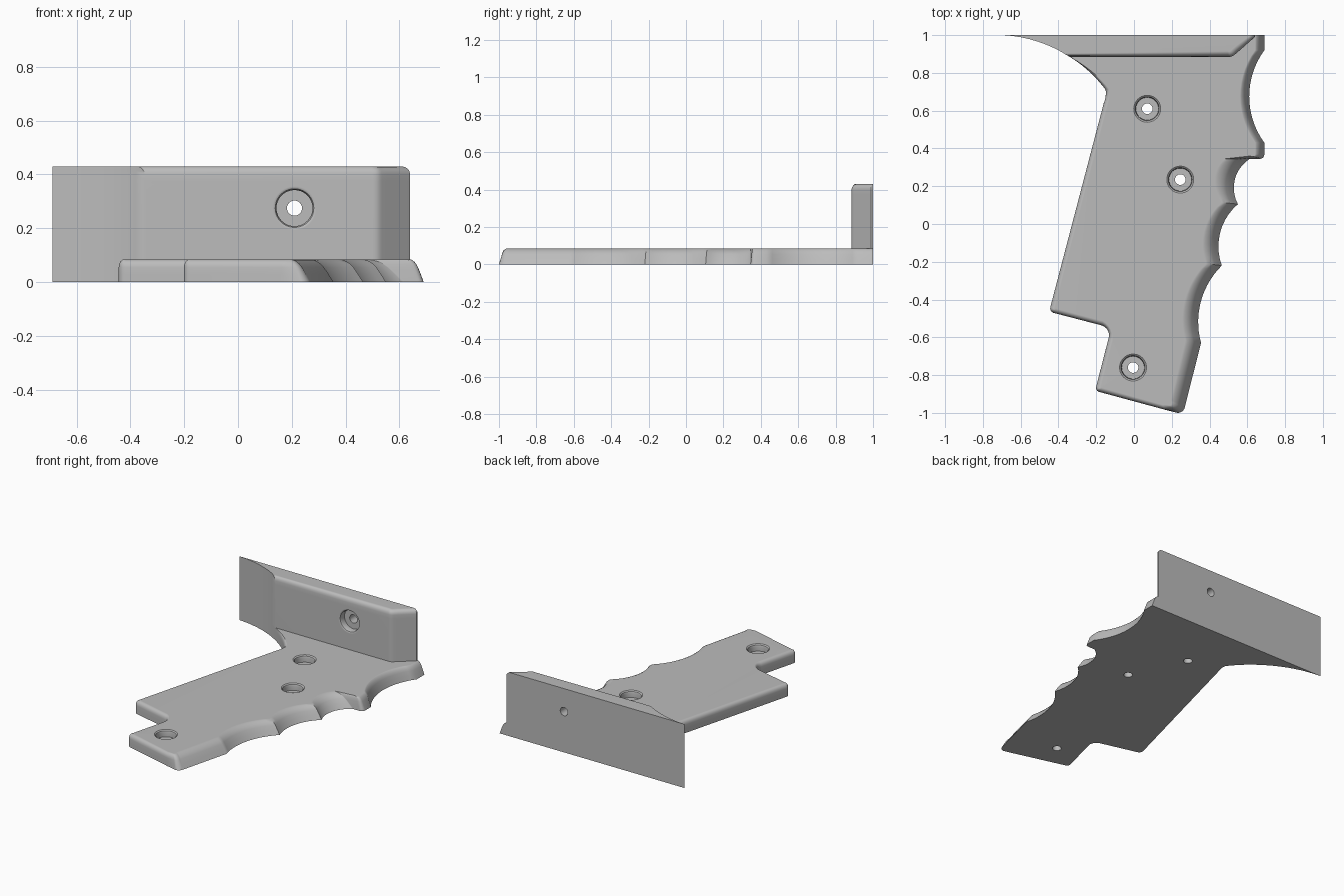
import bpy, bmesh
from math import sin, cos, tau, radians
from mathutils import Vector

if "Cube" in bpy.data.objects:
    bpy.data.objects.remove(bpy.data.objects["Cube"])

grey = bpy.data.materials.new("satin grey")
grey.use_nodes = True
grey.diffuse_color = (0.5, 0.5, 0.5, 1)
grey.node_tree.nodes["Principled BSDF"].inputs["Base Color"].default_value = (0.5, 0.5, 0.5, 1)

PLATE, TOP = 0.085, 0.43
# edge profile: height, inset share of a sloped side, inset share of a small fillet
EDGE = [(0, 0, 0), (0.03, 0.22, 0), (0.055, 0.42, 0), (0.067, 0.55, 0.09),
        (0.076, 0.7, 0.3), (0.082, 0.85, 0.6), (PLATE, 1, 1)]


def loft(name, rings):
    """Closed solid through equal-sized rings of points."""
    bm = bmesh.new()
    loops = [[bm.verts.new(p) for p in ring] for ring in rings]
    n = len(loops[0])
    for a, b in zip(loops, loops[1:]):
        for i in range(n):
            j = (i + 1) % n
            bm.faces.new((a[i], a[j], b[j], b[i]))
    bm.faces.new(loops[0][::-1])
    bm.faces.new(loops[-1])
    bmesh.ops.recalc_face_normals(bm, faces=bm.faces)
    mesh = bpy.data.meshes.new(name)
    bm.to_mesh(mesh)
    bm.free()
    mesh.materials.append(grey)
    obj = bpy.data.objects.new(name, mesh)
    bpy.context.collection.objects.link(obj)
    return obj


def arc(a, m, b, v0, v1, n=10):
    """Circular arc through three points, with the inset blended along it."""
    a, m, b = Vector(a), Vector(m), Vector(b)
    p, q = m - a, b - a
    d = 2 * p.cross(q)
    c = a + Vector((q.y * p.length_squared - p.y * q.length_squared,
                    p.x * q.length_squared - q.x * p.length_squared)) / d
    r0 = a - c
    sweep = -r0.angle_signed(b - c)
    out = []
    for i in range(n + 1):
        t = i / n
        s, k = sin(sweep * t), cos(sweep * t)
        pos = c + Vector((r0.x * k - r0.y * s, r0.x * s + r0.y * k))
        out.append((pos, Vector(v0).lerp(Vector(v1), t)))
    return out


def pt(x, y, dx, dy):
    return [(Vector((x, y)), Vector((dx, dy)))]


def solid(name, outline, base, top):
    """Prism whose upper edge is eased inward by each point's inset."""
    rings = []
    for z, slope, fillet in EDGE:
        height = base if z == 0 else top - PLATE + z
        ring = []
        for p, v in outline:
            w = min(max((v.length - 0.032) / 0.01, 0), 1)
            q = p + v * (slope * w + fillet * (1 - w))
            ring.append((q.x, q.y, height))
        rings.append(ring)
    return loft(name, rings)


def drill(obj, places, thick, bore, lip, along_y=False):
    """Through holes with eased counterbores."""
    floor = thick - 0.045
    steps = [(0.028, -0.05), (0.028, floor), (bore, floor), (bore, thick - 0.018),
             (bore + lip * 0.3, thick - 0.006), (bore + lip, thick + 0.0005),
             (bore + lip, thick + 0.05)]
    for x, h in places:
        rings = []
        for r, d in steps:
            circle = [(x + r * cos(tau * i / 40), h + r * sin(tau * i / 40)) for i in range(40)]
            rings.append([(u, 1 - d, w) if along_y else (u, w, d) for u, w in circle])
        cutter = loft("hole_cutter", rings)
        cutter.hide_render = True
        mod = obj.modifiers.new("hole", 'BOOLEAN')
        mod.operation, mod.solver, mod.object = 'DIFFERENCE', 'EXACT', cutter
        select(obj)
        bpy.ops.object.modifier_apply(modifier=mod.name)
        bpy.data.objects.remove(cutter)


def select(obj):
    bpy.ops.object.select_all(action='DESELECT')
    obj.select_set(True)
    bpy.context.view_layer.objects.active = obj


def finish(obj):
    select(obj)
    bpy.ops.object.shade_smooth_by_angle(angle=radians(32))
    mod = obj.modifiers.new("flat_weighting", 'WEIGHTED_NORMAL')
    mod.keep_sharp = True


# grip plate: guard hook, three finger grooves, stepped foot, swept rear
hook, finger, none = (-0.05, 0), (-0.085, 0.01), (0, 0)
plate = pt(0.69, 1, *hook)
plate += arc((0.69, 0.92), (0.61, 0.68), (0.69, 0.43), hook, hook, 14)
plate += arc((0.69, 0.37), (0.684, 0.352), (0.665, 0.345), hook, (-0.05, 0.015), 4)
plate += pt(0.62, 0.345, -0.14, 0)
plate += arc((0.61, 0.343), (0.535, 0.24), (0.55, 0.105), (-0.13, 0), finger)
plate += arc((0.55, 0.105), (0.455, -0.05), (0.465, -0.22), finger, finger)[1:]
plate += arc((0.465, -0.22), (0.36, -0.39), (0.355, -0.63), finger, finger, 14)[1:]
plate += arc((0.27, -0.965), (0.258, -0.99), (0.23, -1), (-0.075, 0.035), (-0.045, 0.04), 5)
plate += pt(0.16, -0.982, -0.008, 0.025)
plate += arc((-0.18, -0.89), (-0.197, -0.88), (-0.2, -0.86), (0.006, 0.024), (0.024, -0.006), 5)
plate += arc((-0.136, -0.61), (-0.137, -0.566), (-0.17, -0.537), (0.024, -0.006), (0.006, 0.024), 6)
plate += arc((-0.42, -0.472), (-0.438, -0.462), (-0.443, -0.44), (0.006, 0.024), (0.024, -0.006), 5)
plate += arc((-0.16, 0.64), (-0.15, 0.675), (-0.15, 0.71), (0.022, -0.006), (0.02, 0.006), 4)
plate += arc((-0.15, 0.71), (-0.235, 0.805), (-0.34, 0.885), (0.02, 0.006), none)[1:]
sweep = arc((-0.34, 0.885), (-0.51, 0.966), (-0.69, 1), none, none, 8)[1:]
grip_plate = solid("grip_plate", plate + sweep, 0, PLATE)
drill(grip_plate, [(0.07, 0.61), (0.245, 0.235), (-0.005, -0.76)], PLATE, 0.06, 0.012)
finish(grip_plate)

# upright mounting flange along the back
flange = pt(0.64, 1, -0.03, 0) + pt(0.64, 0.99, -0.03, 0.004)
flange += pt(0.555, 0.915, -0.02, 0.024)
flange += arc((0.535, 0.898), (0.52, 0.888), (0.5, 0.885), (-0.018, 0.025), (-0.004, 0.03), 4)
flange += pt(-0.34, 0.885, -0.032, 0.018)
mounting_flange = solid("mounting_flange", flange + sweep, PLATE, TOP)
drill(mounting_flange, [(0.21, 0.275)], 0.115, 0.067, 0.016, along_y=True)
finish(mounting_flange)
